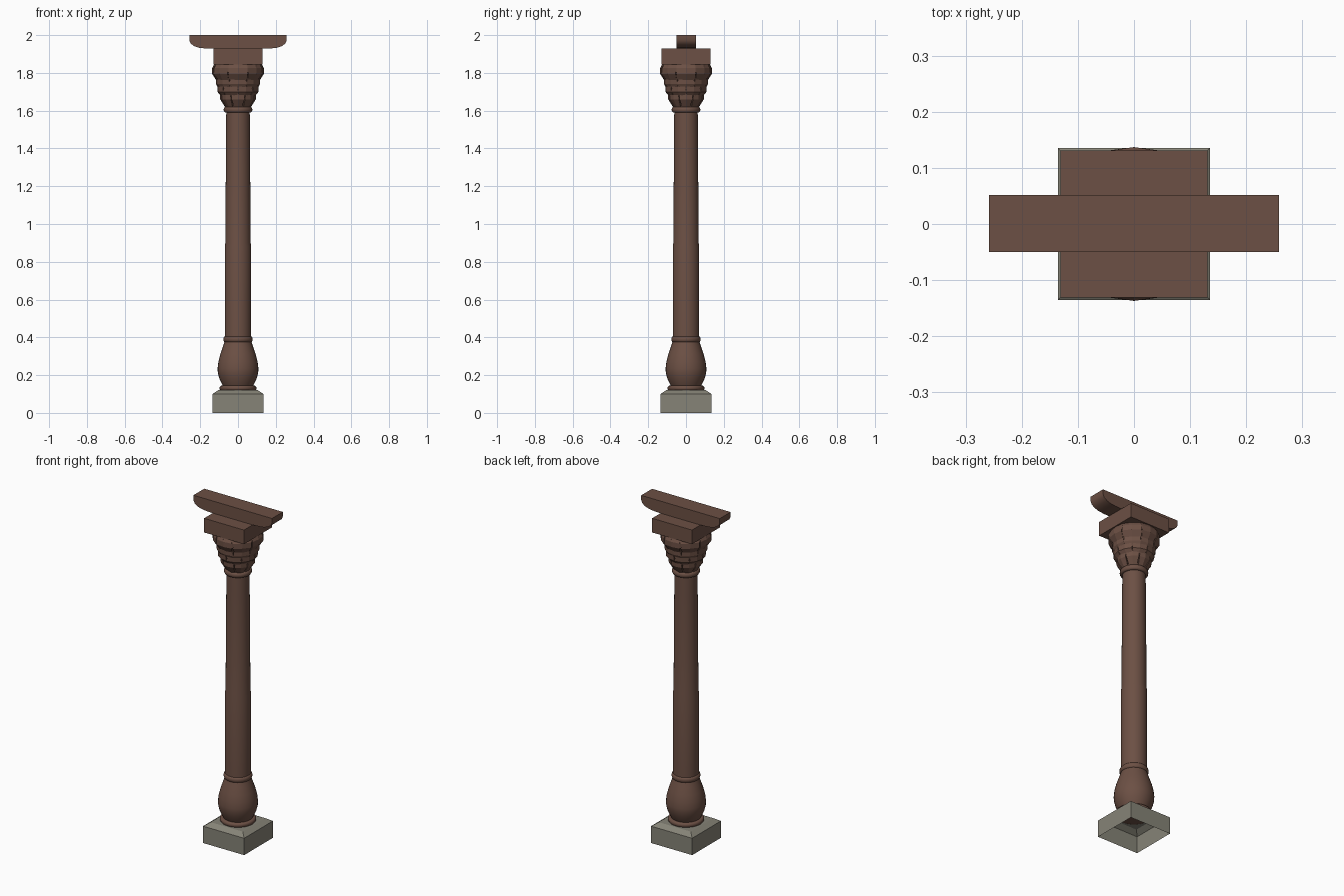
import bpy, bmesh, math
from mathutils import Matrix

cube = bpy.data.objects.get("Cube")
if cube:
    bpy.data.objects.remove(cube)


def material(name, color):
    m = bpy.data.materials.new(name)
    m.use_nodes = True
    m.diffuse_color = (*color, 1)
    m.node_tree.nodes["Principled BSDF"].inputs["Base Color"].default_value = (*color, 1)
    return m


brown = material("brown wood", (0.15, 0.08, 0.058))
stone = material("grey stone", (0.24, 0.23, 0.185))


def finish(name, bm, mat, smooth=False):
    bmesh.ops.recalc_face_normals(bm, faces=bm.faces)
    mesh = bpy.data.meshes.new(name)
    bm.to_mesh(mesh)
    bm.free()
    mesh.materials.append(mat)
    ob = bpy.data.objects.new(name, mesh)
    bpy.context.collection.objects.link(ob)
    if smooth:
        bpy.ops.object.select_all(action='DESELECT')
        ob.select_set(True)
        bpy.context.view_layer.objects.active = ob
        bpy.ops.object.shade_smooth_by_angle(angle=math.radians(40))
    return ob


def lathe(name, profile, sides=32, smooth=True):
    """Spin (radius, height) points around z and cap both ends."""
    bm = bmesh.new()
    rings = [[bm.verts.new((r * math.cos(math.tau * i / sides),
                            r * math.sin(math.tau * i / sides), z))
              for i in range(sides)] for r, z in profile]
    for a, b in zip(rings, rings[1:]):
        for i in range(sides):
            j = (i + 1) % sides
            bm.faces.new((a[i], a[j], b[j], b[i]))
    bm.faces.new(rings[0])
    bm.faces.new(rings[-1])
    return finish(name, bm, brown, smooth)


def ring(name, radius, z, half_height):
    """Rounded collar."""
    pts = [(radius - 0.025, z - half_height)]
    for i in range(7):
        a = math.pi * (i / 6 - 0.5)
        pts.append((radius - 0.01 + 0.01 * math.cos(a), z + half_height * math.sin(a)))
    pts.append((radius - 0.025, z + half_height))
    return lathe(name, pts)


# Plinth: hollow box, open below, with a sloped rim
bm = bmesh.new()
levels = [[bm.verts.new((x * h, y * h, z)) for x, y in ((-1, -1), (1, -1), (1, 1), (-1, 1))]
          for h, z in ((0.135, 0), (0.135, 0.1), (0.105, 0.12))]
for a, b in zip(levels, levels[1:]):
    for i in range(4):
        j = (i + 1) % 4
        bm.faces.new((a[i], a[j], b[j], b[i]))
bm.faces.new(levels[-1])
finish("plinth", bm, stone)

# Turned column
ring("foot_ring", 0.098, 0.131, 0.013)
lathe("vase", [(0.078, 0.14), (0.086, 0.155), (0.1, 0.185), (0.107, 0.215), (0.108, 0.235),
               (0.104, 0.27), (0.094, 0.31), (0.08, 0.35), (0.07, 0.38)])
ring("lower_collar", 0.078, 0.39, 0.016)
lathe("shaft", [(0.07, 0.39), (0.07, 0.88), (0.067, 0.9), (0.063, 1.5), (0.062, 1.6)])
ring("upper_collar", 0.076, 1.605, 0.015)

# Capital: flared bell covered by staggered tiers of leaves
lathe("bell", [(0.06, 1.61), (0.068, 1.65), (0.085, 1.72), (0.1, 1.79), (0.108, 1.85)], 16, False)


def leaf_tier(name, rows, turn, count=8):
    """Each row is (radius, half width, height); leaves have a pointed mid rib."""
    bm = bmesh.new()
    for n in range(count):
        spin = Matrix.Rotation(math.tau * (n + turn) / count, 3, 'Z')
        loops = []
        for r, w, z in rows:
            pts = ((r - 0.007, -w, z), (r, 0, z), (r - 0.007, w, z),
                   (r - 0.035, w * 0.6, z), (r - 0.035, -w * 0.6, z))
            loop = [bm.verts.new(p) for p in pts]
            for v in loop:
                v.co = spin @ v.co
            loops.append(loop)
        for a, b in zip(loops, loops[1:]):
            for i in range(5):
                j = (i + 1) % 5
                bm.faces.new((a[i], a[j], b[j], b[i]))
        bm.faces.new(loops[0])
        bm.faces.new(loops[-1])
    return finish(name, bm, brown)


leaf_tier("lower_leaves", [(0.066, 0.02, 1.615), (0.094, 0.034, 1.66), (0.096, 0.032, 1.695)], 0)
leaf_tier("middle_leaves", [(0.086, 0.026, 1.67), (0.108, 0.042, 1.7), (0.11, 0.036, 1.735)], 0.5)
leaf_tier("upper_leaves", [(0.1, 0.034, 1.71), (0.116, 0.046, 1.74), (0.117, 0.042, 1.77)], 0)
leaf_tier("crown_leaves", [(0.112, 0.036, 1.755), (0.137, 0.052, 1.795),
                           (0.137, 0.05, 1.825), (0.126, 0.04, 1.845)], 0)
leaf_tier("corner_leaves", [(0.108, 0.036, 1.755), (0.132, 0.05, 1.795),
                            (0.134, 0.05, 1.825), (0.126, 0.04, 1.845)], 0.5)

# Square block on the capital
bm = bmesh.new()
bmesh.ops.create_cube(bm, size=1, matrix=Matrix.Translation((0, 0, 1.886))
                      @ Matrix.Diagonal((0.262, 0.262, 0.084, 1)))
finish("abacus", bm, brown)

# Bracket beam with rounded lower ends
half = [(0.258, 2.0), (0.258, 1.972), (0.25, 1.955), (0.232, 1.942),
        (0.205, 1.933), (0.17, 1.929), (0.13, 1.928)]
outline = half + [(-x, z) for x, z in reversed(half)]
bm = bmesh.new()
face = bm.faces.new([bm.verts.new((x, -0.05, z)) for x, z in outline])
extruded = bmesh.ops.extrude_face_region(bm, geom=[face])
bmesh.ops.translate(bm, vec=(0, 0.102, 0),
                    verts=[g for g in extruded["geom"] if isinstance(g, bmesh.types.BMVert)])
if not any(f.normal.y < -0.9 for f in bm.faces) and face.is_valid is False:
    bm.faces.new([v for v in bm.verts if v.co.y < 0])
finish("bracket_beam", bm, brown, True)
